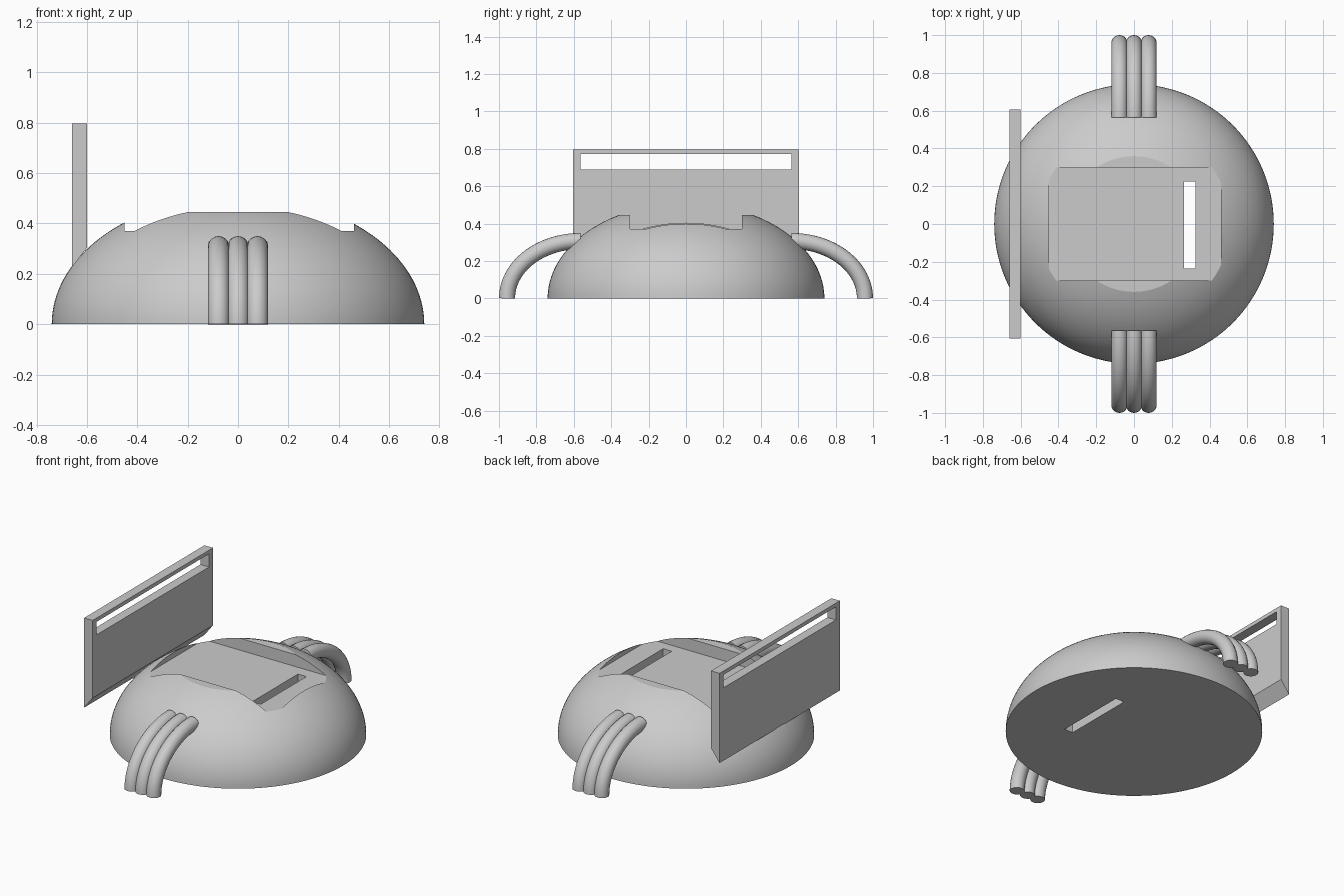
import bpy, bmesh, math

cube = bpy.data.objects.get("Cube")
if cube:
    bpy.data.objects.remove(cube, do_unlink=True)

grey = bpy.data.materials.new("light grey")
grey.use_nodes = True
GREY = (0.6, 0.6, 0.6, 1)
grey.diffuse_color = GREY
grey.node_tree.nodes["Principled BSDF"].inputs["Base Color"].default_value = GREY


def add(name, bm):
    bmesh.ops.recalc_face_normals(bm, faces=bm.faces[:])
    mesh = bpy.data.meshes.new(name)
    bm.to_mesh(mesh)
    bm.free()
    mesh.materials.append(grey)
    ob = bpy.data.objects.new(name, mesh)
    bpy.context.collection.objects.link(ob)
    return ob


def select_only(ob):
    bpy.ops.object.select_all(action='DESELECT')
    ob.select_set(True)
    bpy.context.view_layer.objects.active = ob


def smooth(ob, degrees):
    select_only(ob)
    bpy.ops.object.shade_smooth_by_angle(angle=math.radians(degrees))


def prism(name, outline, y0, y1):
    """Extrude an x-z outline along y."""
    bm = bmesh.new()
    face = bm.faces.new([bm.verts.new((x, y0, z)) for x, z in outline])
    out = bmesh.ops.extrude_face_region(bm, geom=[face])
    verts = [v for v in out["geom"] if isinstance(v, bmesh.types.BMVert)]
    bmesh.ops.translate(bm, verts=verts, vec=(0, y1 - y0, 0))
    return add(name, bm)


def cut_box(ob, x0, x1, y0, y1, z0, z1):
    cutter = prism("cutter", [(x0, z0), (x1, z0), (x1, z1), (x0, z1)], y0, y1)
    cutter.hide_render = True
    mod = ob.modifiers.new("cut", 'BOOLEAN')
    mod.operation, mod.solver, mod.object = 'DIFFERENCE', 'EXACT', cutter
    select_only(ob)
    bpy.ops.object.modifier_apply(modifier=mod.name)
    bpy.data.objects.remove(cutter, do_unlink=True)


# Dome: flattened half ellipsoid with a level top
RADIUS, HEIGHT, TOP = 0.74, 0.51, 0.446
SEGMENTS, RINGS = 128, 24
top_angle = math.asin(TOP / HEIGHT)
bm = bmesh.new()
rings = []
for i in range(RINGS + 1):
    t = top_angle * i / RINGS
    r, z = RADIUS * math.cos(t), HEIGHT * math.sin(t)
    rings.append([bm.verts.new((r * math.cos(a), r * math.sin(a), z))
                  for a in (math.tau * k / SEGMENTS for k in range(SEGMENTS))])
for low, high in zip(rings, rings[1:]):
    for k in range(SEGMENTS):
        n = (k + 1) % SEGMENTS
        bm.faces.new((low[k], low[n], high[n], high[k]))
bm.faces.new(rings[0])
bm.faces.new(rings[-1])
dome = add("dome_body", bm)

# Shallow pocket in the top, and the slot right through the body
cut_box(dome, -0.45, 0.46, -0.3, 0.3, 0.37, 0.7)
cut_box(dome, 0.265, 0.325, -0.235, 0.225, -0.2, 0.6)
smooth(dome, 15)

# Upright side plate with a bevelled foot and a long slot
plate = prism("side_plate", [(-0.66, 0.226), (-0.6, 0.304), (-0.6, 0.797), (-0.66, 0.797)],
              -0.605, 0.605)
cut_box(plate, -0.8, -0.5, -0.565, 0.565, 0.69, 0.773)

# Three curved tubes side by side at the front and at the back
STEPS = 28
for side, sign in (("front", -1), ("back", 1)):
    for place, x in (("right", -0.077), ("middle", 0), ("left", 0.077)):
        curve = bpy.data.curves.new("tube", 'CURVE')
        curve.dimensions = '3D'
        curve.bevel_depth = 0.043
        curve.bevel_resolution = 8
        curve.use_fill_caps = True
        spline = curve.splines.new('POLY')
        spline.points.add(STEPS)
        for i, point in enumerate(spline.points):
            t = math.pi / 2 * i / STEPS
            point.co = (x, sign * (0.563 + 0.394 * math.cos(t)), 0.307 * math.sin(t), 1)
        curve.materials.append(grey)
        tube = bpy.data.objects.new(f"{side}_{place}_tube", curve)
        bpy.context.collection.objects.link(tube)
        select_only(tube)
        bpy.ops.object.convert(target='MESH')
        tube = bpy.context.object
        # Weld the end caps on
        bm = bmesh.new()
        bm.from_mesh(tube.data)
        bmesh.ops.remove_doubles(bm, verts=bm.verts[:], dist=0.0001)
        bmesh.ops.recalc_face_normals(bm, faces=bm.faces[:])
        bm.to_mesh(tube.data)
        bm.free()
        smooth(tube, 40)
